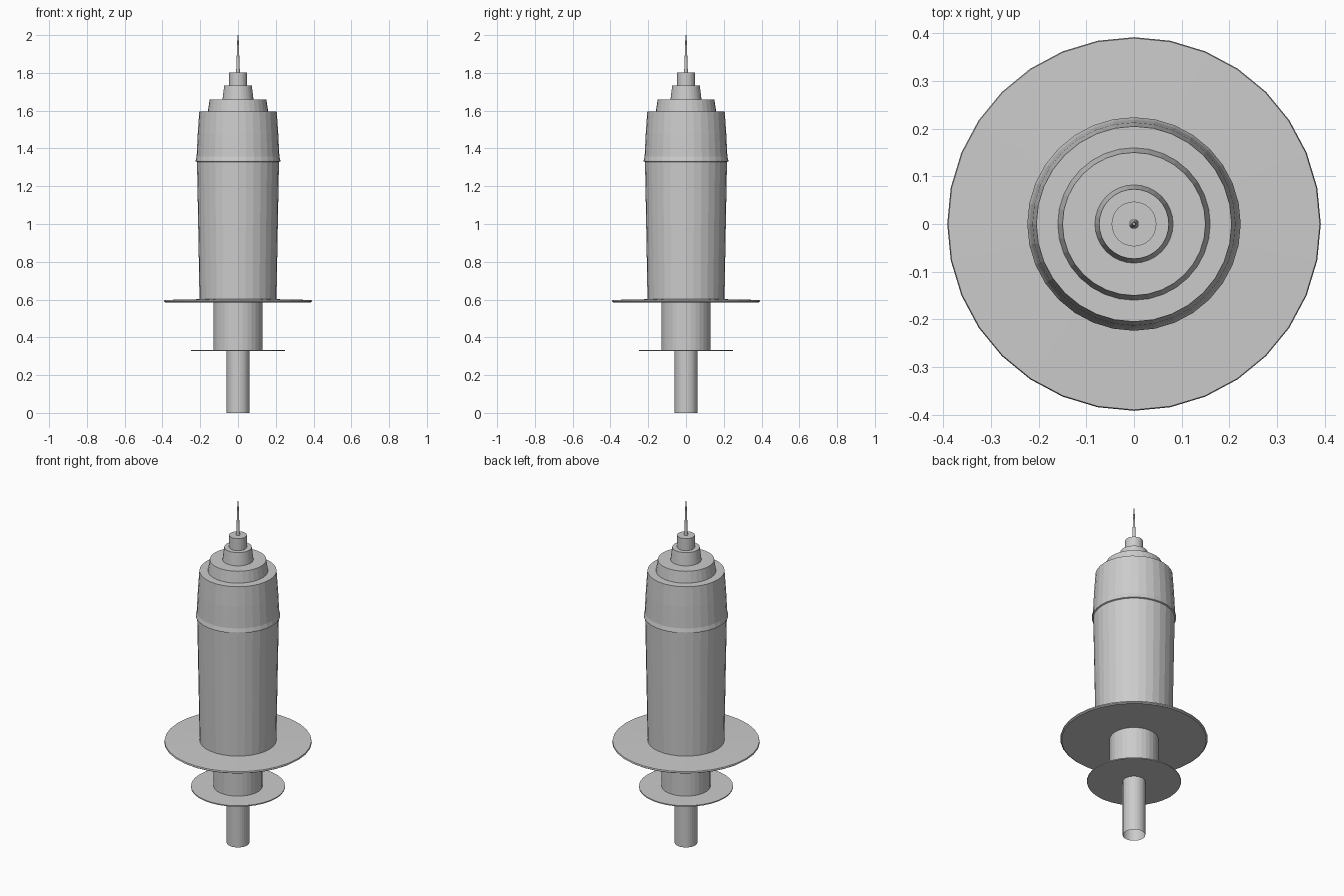
import bpy, bmesh
from math import cos, sin, tau

if "Cube" in bpy.data.objects:
    bpy.data.objects.remove(bpy.data.objects["Cube"])


def lathe(name, profile, sides=32, cap_top=False):
    """Spin a (radius, height) profile around the z axis."""
    bm = bmesh.new()
    rings = [[bm.verts.new((r * cos(tau * i / sides), r * sin(tau * i / sides), z))
              for i in range(sides)] for r, z in profile]
    for a, b in zip(rings, rings[1:]):
        for i in range(sides):
            j = (i + 1) % sides
            bm.faces.new((a[i], a[j], b[j], b[i]))
    if cap_top:
        bm.faces.new(rings[-1])
    mesh = bpy.data.meshes.new(name)
    bm.to_mesh(mesh)
    bm.free()
    obj = bpy.data.objects.new(name, mesh)
    bpy.context.collection.objects.link(obj)
    return obj


# Open tube at the bottom
lathe("plunger_stem", [(0.06, 0), (0.06, 0.327)])

# Thin lower disc
lathe("lower_flange", [(0.06, 0.327), (0.25, 0.327), (0.25, 0.333), (0.13, 0.333)])

# Plunger section between the discs
lathe("plunger_barrel", [(0.13, 0.333), (0.13, 0.585)])

# Wide finger disc
lathe("upper_flange", [(0.13, 0.585), (0.385, 0.585), (0.392, 0.590),
                       (0.390, 0.598), (0.204, 0.602)])

# Main body, flaring slightly upwards
lathe("main_body", [(0.204, 0.602), (0.210, 0.95), (0.217, 1.328)])

# Raised band round the body
lathe("body_band", [(0.217, 1.328), (0.224, 1.331), (0.224, 1.337), (0.219, 1.357)])

# Tapering shoulder with its flat top
lathe("shoulder", [(0.219, 1.357), (0.213, 1.48), (0.205, 1.595), (0.160, 1.595)])

# Stepped nose
lathe("large_step", [(0.160, 1.595), (0.150, 1.66), (0.082, 1.66)])
lathe("middle_step", [(0.082, 1.66), (0.073, 1.733), (0.047, 1.733)])
lathe("needle_hub", [(0.047, 1.733), (0.047, 1.803), (0.010, 1.803)])

# Needle
lathe("needle", [(0.010, 1.803), (0.007, 1.88), (0.003, 2.0)], cap_top=True)
